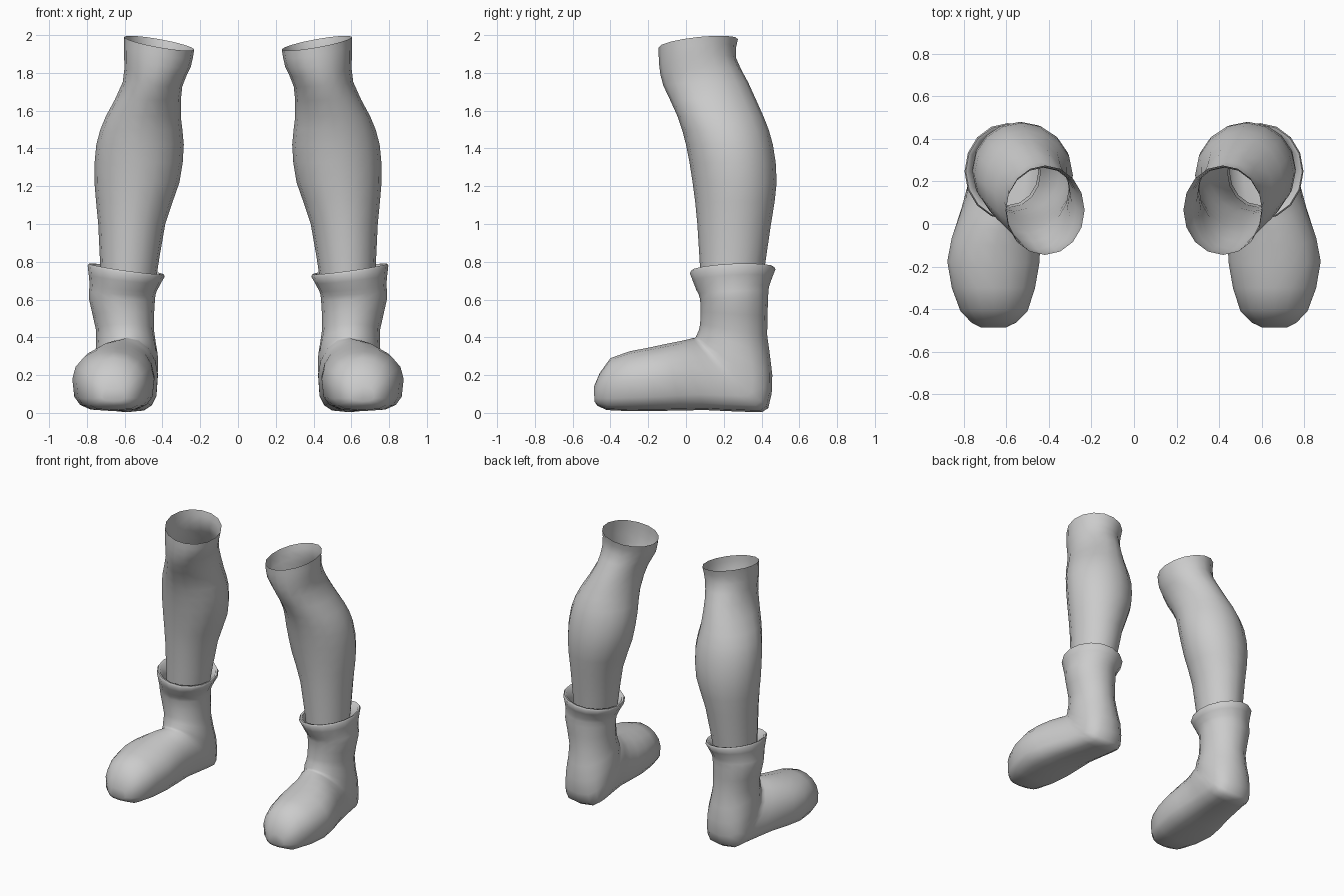
import bpy, bmesh, math
from mathutils import Vector

if "Cube" in bpy.data.objects:
    bpy.data.objects.remove(bpy.data.objects["Cube"])

SIDES = 16
grey = bpy.data.materials.new("neutral grey")
grey.diffuse_color = (0.6, 0.6, 0.6, 1)
grey.use_nodes = True
grey.node_tree.nodes["Principled BSDF"].inputs["Base Color"].default_value = grey.diffuse_color


def ramp(v, low, high):
    return max(0.0, min(1.0, (v - low) / (high - low)))


def smooth_rows(rows):
    """Add one spline midpoint between neighbouring key sections."""
    out = []
    for i in range(len(rows) - 1):
        a, b = rows[max(i - 1, 0)], rows[i]
        c, d = rows[i + 1], rows[min(i + 2, len(rows) - 1)]
        mid = [(9 * (q + r) - p - s) / 16 for p, q, r, s in zip(a, b, c, d)]
        out += [b, mid]
    return out + [rows[-1]]


def ring(x0, x1, front, back, square=1.0, slope=0.0):
    """Oval between two x limits and two (y, z) points; the back half may be squarer."""
    front, back = Vector((0, *front)), Vector((0, *back))
    centre = (front + back) / 2 + Vector(((x0 + x1) / 2, 0, 0))
    axis = (front - back) / 2
    side = Vector(((x1 - x0) / 2, 0, slope))
    pts = []
    for i in range(SIDES):
        t = 2 * math.pi * i / SIDES
        u, w = math.cos(t), math.sin(t)
        if u < 0:
            u = -abs(u) ** square
            w = math.copysign(abs(w) ** square, w)
        pts.append(centre + axis * u + side * w)
    return pts


def loft(name, rings, cap_first=False):
    """Skin a list of closed rings, then mirror the part to the other side."""
    bm = bmesh.new()
    loops = [[bm.verts.new(p) for p in pts] for pts in rings]
    for a, b in zip(loops, loops[1:]):
        for i in range(SIDES):
            j = (i + 1) % SIDES
            bm.faces.new((a[i], a[j], b[j], b[i]))
    if cap_first:
        bm.faces.new(loops[0][::-1])
    bmesh.ops.recalc_face_normals(bm, faces=bm.faces)
    mesh = bpy.data.meshes.new(name)
    bm.to_mesh(mesh)
    bm.free()
    mesh.materials.append(grey)
    obj = bpy.data.objects.new(name, mesh)
    bpy.context.collection.objects.link(obj)
    bpy.context.view_layer.objects.active = obj
    obj.select_set(True)
    bpy.ops.object.shade_smooth_by_angle(angle=math.radians(60))
    obj.select_set(False)
    mirror = obj.modifiers.new("other side", 'MIRROR')
    mirror.use_mirror_merge = False


# bare leg, open at the top: x limits, y limits, height
leg_keys = [
    (0.44, 0.725, 0.08, 0.40, 0.66),
    (0.385, 0.74, 0.06, 0.45, 1.00),
    (0.31, 0.76, 0.035, 0.48, 1.22),
    (0.287, 0.75, 0.0, 0.46, 1.42),
    (0.303, 0.70, -0.045, 0.41, 1.57),
    (0.295, 0.61, -0.12, 0.33, 1.74),
    (0.25, 0.603, -0.142, 0.265, 1.86),
    (0.232, 0.603, -0.145, 0.275, 1.957),
]
leg_rings = []
for x0, x1, y0, y1, z in smooth_rows(leg_keys):
    tilt = ramp(z, 1.65, 1.9)
    lift = 0.022 * tilt
    leg_rings.append(ring(x0, x1, (y0, z - lift), (y1, z + lift), 1, 0.033 * tilt))
loft("leg", leg_rings)

# boot swept from toe to cuff: x limits, instep point, sole or heel point
boot_keys = [
    (0.60, 0.72, -0.487, 0.14, -0.485, 0.06),
    (0.50, 0.815, -0.40, 0.29, -0.42, 0.015),
    (0.443, 0.877, -0.19, 0.347, -0.16, 0.01),
    (0.445, 0.82, -0.03, 0.38, 0.10, 0.015),
    (0.425, 0.765, 0.035, 0.395, 0.34, 0.005),
    (0.425, 0.755, 0.05, 0.40, 0.435, 0.025),
    (0.425, 0.755, 0.06, 0.42, 0.457, 0.20),
    (0.445, 0.752, 0.075, 0.47, 0.43, 0.41),
    (0.44, 0.79, 0.075, 0.60, 0.435, 0.60),
    (0.43, 0.785, 0.055, 0.65, 0.44, 0.67),
    (0.388, 0.796, 0.02, 0.74, 0.474, 0.76),
]
boot_rings = []
for x0, x1, yt, zt, yb, zb in smooth_rows(boot_keys):
    square = min(1.0, 0.6 + 1.2 * max(zb, 0))
    boot_rings.append(ring(x0, x1, (yt, zt), (yb, zb), square, 0.03 * ramp(zt, 0.55, 0.75)))

# rolled rim and lining: shrunken copies of the cuff
cuff = boot_rings[-1]
middle = sum(cuff, Vector()) / SIDES
for scale, dz in ((0.97, 0.012), (0.9, 0.008), (0.78, -0.06), (0.7, -0.15)):
    boot_rings.append([middle + (p - middle) * scale + Vector((0, 0, dz)) for p in cuff])
loft("boot", boot_rings, cap_first=True)
